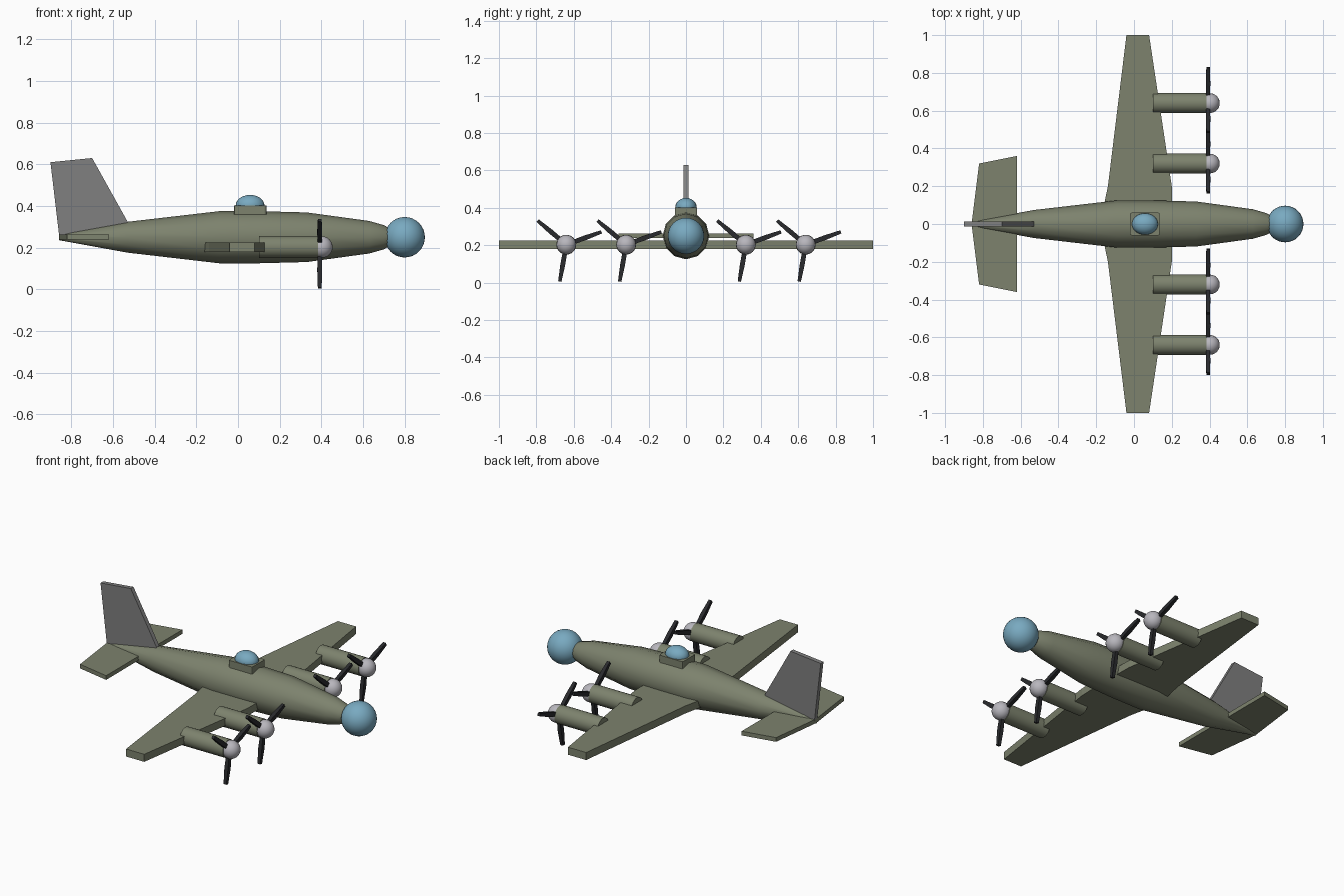
import bpy, bmesh, math
from mathutils import Matrix, Vector

if "Cube" in bpy.data.objects:
    bpy.data.objects.remove(bpy.data.objects["Cube"])


def material(name, r, g, b):
    m = bpy.data.materials.new(name)
    m.use_nodes = True
    m.diffuse_color = (r, g, b, 1)
    m.node_tree.nodes["Principled BSDF"].inputs["Base Color"].default_value = (r, g, b, 1)
    return m


OLIVE = material("olive paint", 0.205, 0.225, 0.155)
GREY = material("grey fin", 0.216, 0.216, 0.216)
GLASS = material("blue glass", 0.19, 0.40, 0.53)
METAL = material("pale metal", 0.48, 0.47, 0.51)
DARK = material("dark blade", 0.022, 0.023, 0.026)


def finish(bm, name, mat, smooth=False):
    bmesh.ops.recalc_face_normals(bm, faces=bm.faces)
    me = bpy.data.meshes.new(name)
    bm.to_mesh(me)
    bm.free()
    me.materials.append(mat)
    ob = bpy.data.objects.new(name, me)
    bpy.context.scene.collection.objects.link(ob)
    if smooth:
        bpy.ops.object.select_all(action="DESELECT")
        ob.select_set(True)
        bpy.context.view_layer.objects.active = ob
        bpy.ops.object.shade_smooth_by_angle(angle=math.radians(40))
    return ob


def lathe_x(name, profile, y, z, sides, mat):
    """Loft rings of (x, radius) along the x axis and cap both ends."""
    bm = bmesh.new()
    rings = []
    for x, r in profile:
        angles = [2 * math.pi * i / sides for i in range(sides)]
        rings.append([bm.verts.new((x, y + r * math.cos(a), z + r * math.sin(a))) for a in angles])
    for a, b in zip(rings, rings[1:]):
        for i in range(sides):
            j = (i + 1) % sides
            bm.faces.new((a[i], a[j], b[j], b[i]))
    bm.faces.new(rings[0])
    bm.faces.new(rings[-1])
    return finish(bm, name, mat, True)


def ball(name, centre, radii, mat, segs=32):
    bm = bmesh.new()
    bmesh.ops.create_uvsphere(bm, u_segments=segs, v_segments=segs // 2, radius=1)
    bmesh.ops.scale(bm, vec=radii, verts=bm.verts)
    bmesh.ops.translate(bm, vec=centre, verts=bm.verts)
    return finish(bm, name, mat, True)


def slab(name, outline, offset, mat):
    """Extrude a planar outline by an offset vector."""
    bm = bmesh.new()
    face = bm.faces.new([bm.verts.new(p) for p in outline])
    ext = bmesh.ops.extrude_face_region(bm, geom=[face])["geom"]
    bmesh.ops.translate(bm, vec=offset, verts=[v for v in ext if isinstance(v, bmesh.types.BMVert)])
    return finish(bm, name, mat)


def planform(half, z):
    """Mirror a half outline (leading root to trailing root) across y = 0."""
    return [(x, y, z) for x, y in half] + [(x, -y, z) for x, y in reversed(half) if y > 0]


# Fuselage and glass nose
lathe_x("fuselage", [(-0.86, 0.014), (-0.53, 0.074), (-0.09, 0.125), (0.10, 0.125),
                     (0.33, 0.119), (0.63, 0.078), (0.70, 0.058), (0.74, 0.035)],
        0, 0.25, 12, OLIVE)
ball("nose_glass", (0.8, 0, 0.25), (0.097, 0.097, 0.097), GLASS)

# Wing and tailplane
slab("wing", planform([(0.205, 0), (0.2, 0.2), (0.08, 1), (-0.04, 1), (-0.138, 0.2), (-0.18, 0)], 0.18),
     (0, 0, 0.045), OLIVE)
slab("tailplane", planform([(-0.62, 0), (-0.62, 0.36), (-0.82, 0.32), (-0.86, 0)], 0.238),
     (0, 0, 0.025), OLIVE)

# Tail fin
slab("tail_fin", [(-0.9, -0.013, 0.61), (-0.7, -0.013, 0.63), (-0.53, -0.013, 0.325),
                  (-0.53, -0.013, 0.26), (-0.858, -0.013, 0.255)], (0, 0.026, 0), GREY)

# Dorsal turret
bm = bmesh.new()
bmesh.ops.create_cube(bm, size=1, matrix=Matrix.Translation((0.058, 0, 0.376))
                      @ Matrix.Diagonal((0.156, 0.12, 0.052, 1)))
uprights = [e for e in bm.edges if abs(e.verts[0].co.z - e.verts[1].co.z) > 0.01]
bmesh.ops.bevel(bm, geom=uprights, offset=0.008, segments=2, affect="EDGES", profile=0.5)
finish(bm, "turret_base", OLIVE)
ball("turret_dome", (0.058, 0, 0.403), (0.069, 0.057, 0.05), GLASS, 24)


def propeller(name, x, y, z):
    bm = bmesh.new()
    for degrees in (20, 140, 260):
        a = math.radians(degrees)
        out = Vector((0, math.cos(a), math.sin(a)))
        side = Vector((0, -math.sin(a), math.cos(a)))
        rings = []
        for d, w, t in ((0.02, 0.012, 0.009), (0.11, 0.013, 0.012), (0.2, 0.009, 0.009)):
            c = Vector((x, y, z)) + out * d
            rings.append([bm.verts.new(c + side * w * s + Vector((t * f, 0, 0)))
                          for s, f in ((-1, -1), (1, -1), (1, 1), (-1, 1))])
        for p, q in zip(rings, rings[1:]):
            for i in range(4):
                j = (i + 1) % 4
                bm.faces.new((p[i], p[j], q[j], q[i]))
        bm.faces.new(rings[0])
        bm.faces.new(rings[-1])
    finish(bm, name, DARK)


# Four engines, each with nacelle, spinner and three blades
for side, sign in (("left", 1), ("right", -1)):
    # Facing +x, positive y lies to the rear of the frame's front
    for place, dist in (("inner", 0.32), ("outer", 0.64)):
        y = sign * dist
        tag = f"{side}_{place}"
        lathe_x(f"{tag}_nacelle", [(0.1, 0.053), (0.385, 0.053)], y, 0.203, 24, OLIVE)
        ball(f"{tag}_spinner", (0.402, y, 0.203), (0.052, 0.052, 0.052), METAL, 24)
        propeller(f"{tag}_propeller", 0.392, y, 0.203)
